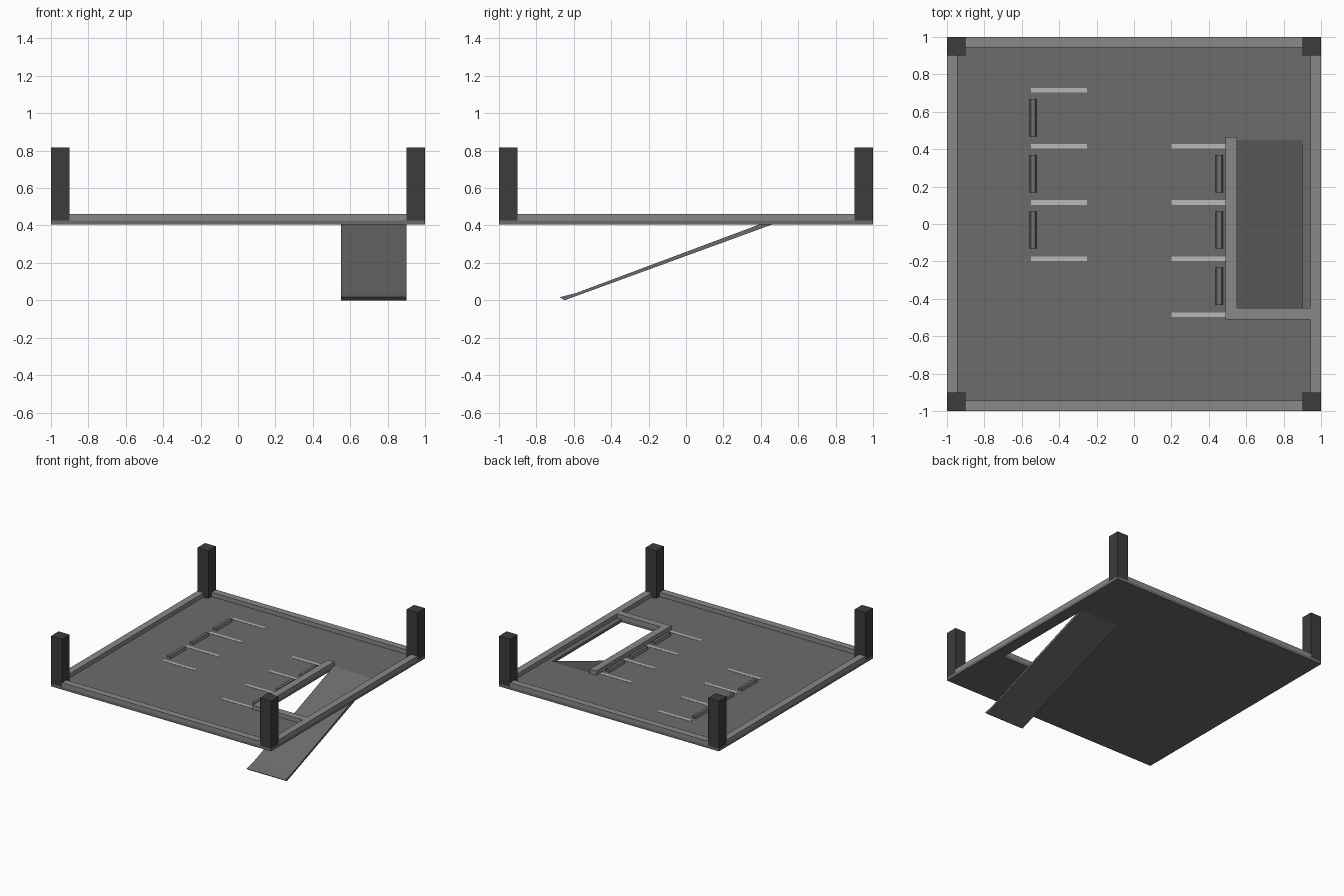
import bpy, bmesh

if "Cube" in bpy.data.objects:
    bpy.data.objects.remove(bpy.data.objects["Cube"])

BOTTOM, TOP, CURB_TOP, POST_TOP = 0.405, 0.427, 0.462, 0.818
HX0, HX1, HY0, HY1 = 0.55, 0.90, -0.45, 0.45   # ramp opening


def material(name, v):
    m = bpy.data.materials.new(name)
    m.diffuse_color = (v, v, v, 1)
    m.use_nodes = True
    m.node_tree.nodes["Principled BSDF"].inputs["Base Color"].default_value = m.diffuse_color
    return m


DECK = material("asphalt", 0.15)
CURB = material("concrete", 0.25)
POST = material("dark_column", 0.045)
PAINT = material("line_paint", 0.48)
STOP = material("stop_grey", 0.16)


def finish(name, bm, mat):
    bmesh.ops.recalc_face_normals(bm, faces=bm.faces)
    me = bpy.data.meshes.new(name)
    bm.to_mesh(me)
    bm.free()
    me.materials.append(mat)
    ob = bpy.data.objects.new(name, me)
    bpy.context.collection.objects.link(ob)
    return ob


def prism(name, outline, vec, mat):
    """Extrude a closed outline of 3D points along vec."""
    bm = bmesh.new()
    face = bm.faces.new([bm.verts.new(p) for p in outline])
    ext = bmesh.ops.extrude_face_region(bm, geom=[face], use_keep_orig=True)
    bmesh.ops.translate(bm, vec=vec, verts=[g for g in ext["geom"] if isinstance(g, bmesh.types.BMVert)])
    return finish(name, bm, mat)


def box(name, x0, x1, y0, y1, z0, z1, mat):
    return prism(name, [(x0, y0, z0), (x1, y0, z0), (x1, y1, z0), (x0, y1, z0)], (0, 0, z1 - z0), mat)


# Deck slab: 3 x 3 cells with the ramp opening left out, then extruded
bm = bmesh.new()
xs, ys = (-1, HX0, HX1, 1), (-1, HY0, HY1, 1)
grid = [[bm.verts.new((x, y, BOTTOM)) for y in ys] for x in xs]
for i in range(3):
    for j in range(3):
        if (i, j) != (1, 1):
            bm.faces.new((grid[i][j], grid[i + 1][j], grid[i + 1][j + 1], grid[i][j + 1]))
ext = bmesh.ops.extrude_face_region(bm, geom=bm.faces[:], use_keep_orig=True)
bmesh.ops.translate(bm, vec=(0, 0, TOP - BOTTOM),
                    verts=[g for g in ext["geom"] if isinstance(g, bmesh.types.BMVert)])
finish("deck", bm, DECK)

# Sloping ramp from the ground to the rear edge of the opening
profile = [(-0.65, 0.0), (-0.675, 0.017), (-0.59, 0.038), (HY1, TOP), (HY1 + 0.01, BOTTOM)]
prism("ramp", [(HX0, y, z) for y, z in profile], (HX1 - HX0, 0, 0), DECK)

# Perimeter curbs and corner columns
W, P = 0.057, 0.1
for s, side in ((-1, "front"), (1, "back")):
    y0, y1 = sorted((s, s * (1 - W)))
    box(side + "_curb", -1 + P, 1 - P, y0, y1, TOP, CURB_TOP, CURB)
for s, side in ((-1, "left"), (1, "right")):
    x0, x1 = sorted((s, s * (1 - W)))
    box(side + "_curb", x0, x1, -1 + P, 1 - P, TOP, CURB_TOP, CURB)
    for t, end in ((-1, "front"), (1, "back")):
        px, py = sorted((s, s * (1 - P))), sorted((t, t * (1 - P)))
        box(f"{end}_{side}_column", *px, *py, TOP, POST_TOP, POST)

# L-shaped curb beside the ramp opening
ell = [(0.49, -0.51), (1 - W, -0.51), (1 - W, HY0), (HX0, HY0), (HX0, 0.465), (0.49, 0.465)]
prism("ramp_curb", [(x, y, TOP) for x, y in ell], (0, 0, CURB_TOP - TOP), CURB)


# Parking bays: painted lines with a wheel stop between each pair
def bays(side, x0, x1, stop_x, first_y):
    for i in range(4):
        y = first_y - 0.3 * i
        box(f"{side}_bay_line_{i + 1}", x0, x1, y - 0.0125, y + 0.0125, TOP - 0.002, TOP + 0.002, PAINT)
        if i < 3:
            section = [(-0.02, 0), (0.02, 0), (0.012, 0.02), (-0.012, 0.02)]
            prism(f"{side}_wheel_stop_{i + 1}",
                  [(stop_x + x, y - 0.247, TOP + z) for x, z in section], (0, 0.2, 0), STOP)


bays("left", -0.55, -0.25, -0.54, 0.715)
bays("right", 0.20, 0.49, 0.455, 0.415)
